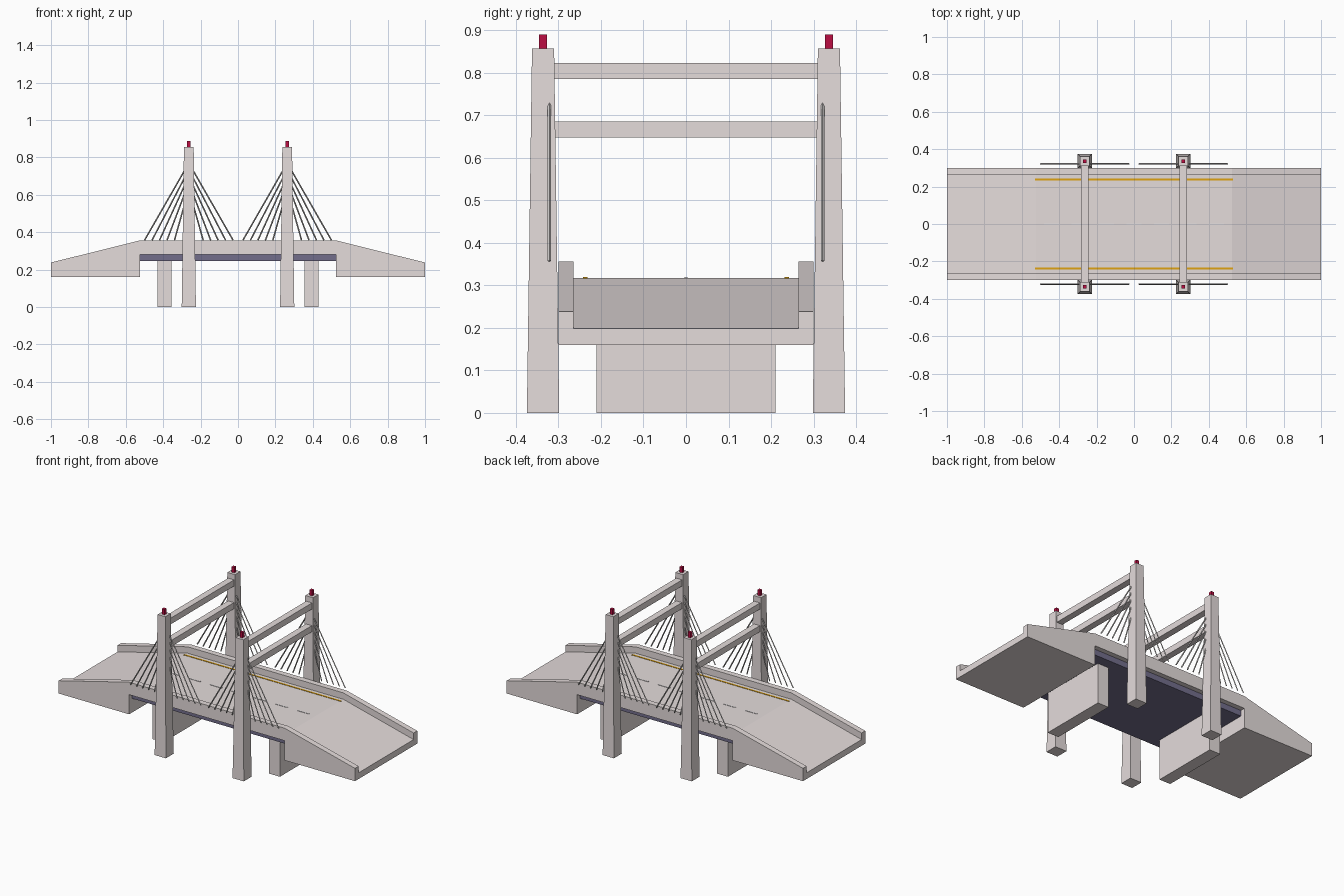
import bpy, bmesh, math
from mathutils import Vector

if "Cube" in bpy.data.objects:
    bpy.data.objects.remove(bpy.data.objects["Cube"])


def mat(name, col):
    m = bpy.data.materials.new(name)
    m.diffuse_color = (*col, 1)
    m.use_nodes = True
    m.node_tree.nodes["Principled BSDF"].inputs["Base Color"].default_value = m.diffuse_color
    return m


CONCRETE = mat("concrete", (0.78, 0.715, 0.71))
GIRDER = mat("slate purple", (0.17, 0.155, 0.26))
CABLE = mat("cable grey", (0.65, 0.63, 0.62))
YELLOW = mat("line yellow", (0.75, 0.37, 0.005))
RED = mat("beacon red", (0.50, 0.004, 0.055))
DASH = mat("dash white", (0.85, 0.83, 0.83))


def finish(name, bm, material):
    bmesh.ops.recalc_face_normals(bm, faces=bm.faces)
    me = bpy.data.meshes.new(name)
    bm.to_mesh(me)
    bm.free()
    me.materials.append(material)
    ob = bpy.data.objects.new(name, me)
    bpy.context.collection.objects.link(ob)
    return ob


def box(name, x, y, z, material):
    bm = bmesh.new()
    bmesh.ops.create_cube(bm, size=1)
    for v in bm.verts:
        v.co = [(a + b) / 2 + c * (b - a) for (a, b), c in zip((x, y, z), v.co)]
    return finish(name, bm, material)


def profile(name, pts, y0, y1, material):
    bm = bmesh.new()
    f = bm.faces.new([bm.verts.new((x, y0, z)) for x, z in pts])
    ext = bmesh.ops.extrude_face_region(bm, geom=[f])["geom"]
    bmesh.ops.translate(bm, vec=(0, y1 - y0, 0),
                        verts=[v for v in ext if isinstance(v, bmesh.types.BMVert)])
    return finish(name, bm, material)


def rod(bm, a, b, r, sides):
    a, b = Vector(a), Vector(b)
    d = b - a
    geo = bmesh.ops.create_cone(bm, cap_ends=True, segments=sides,
                                radius1=r, radius2=r, depth=d.length)
    rot = d.to_track_quat('Z', 'Y')
    for v in geo["verts"]:
        v.co = rot @ v.co + (a + b) / 2


SPAN = 0.525   # half length of the level deck
TX, TY = 0.263, 0.336   # tower centres


def deck_outline(end_top, mid_top):
    return [(-1, 0.16), (-1, end_top), (-SPAN, mid_top), (SPAN, mid_top), (1, end_top),
            (1, 0.16), (SPAN, 0.16), (SPAN, 0.28), (-SPAN, 0.28), (-SPAN, 0.16)]


# road with ramps, and the parapets along it
profile("road_deck", deck_outline(0.198, 0.317), -0.265, 0.265, CONCRETE)
for s, side in ((-1, "front"), (1, "back")):
    profile(side + "_parapet", deck_outline(0.238, 0.356), s * 0.265, s * 0.30, CONCRETE)
    # yellow edge line
    box(side + "_edge_line", (-0.53, 0.53), (s * 0.237 - 0.005, s * 0.237 + 0.005),
        (0.315, 0.319), YELLOW)

# girder under the deck
box("deck_girder", (-SPAN, SPAN), (-0.27, 0.27), (0.245, 0.281), GIRDER)

# centre line dashes
for i in range(7):
    x = (i - 3) * 0.147
    box("centre_dash", (x - 0.04, x + 0.04), (-0.004, 0.004), (0.315, 0.319), DASH)

for sx, end in ((-1, "left"), (1, "right")):
    # pier
    box(end + "_pier", (sx * 0.393 - 0.037, sx * 0.393 + 0.037), (-0.21, 0.21), (0, 0.246), CONCRETE)
    # cross beams between the towers
    for z in (0.647, 0.785):
        box(end + "_cross_beam", (sx * TX - 0.02, sx * TX + 0.02), (-0.315, 0.315),
            (z, z + 0.038), CONCRETE)
    for sy, side in ((-1, "front"), (1, "back")):
        x, y = sx * TX, sy * TY
        # tapered tower
        bm = bmesh.new()
        bmesh.ops.create_cube(bm, size=2)
        for v in bm.verts:
            h, z = (0.026, 0.856) if v.co.z > 0 else (0.038, 0)
            v.co = (x + v.co.x * h, y + v.co.y * h, z)
        finish(f"{end}_{side}_tower", bm, CONCRETE)
        # beacon
        box(f"{end}_{side}_beacon", (x - 0.009, x + 0.009), (y - 0.009, y + 0.009),
            (0.85, 0.889), RED)
        # fan of stay cables
        bm = bmesh.new()
        for i in range(5):
            for d in (-1, 1):
                rod(bm, (x, sy * 0.321, 0.77 - 0.035 * (4 - i)),
                    (x + d * (0.077 + 0.04 * i), sy * 0.321, 0.357), 0.004, 4)
        finish(f"{end}_{side}_cables", bm, CABLE)
